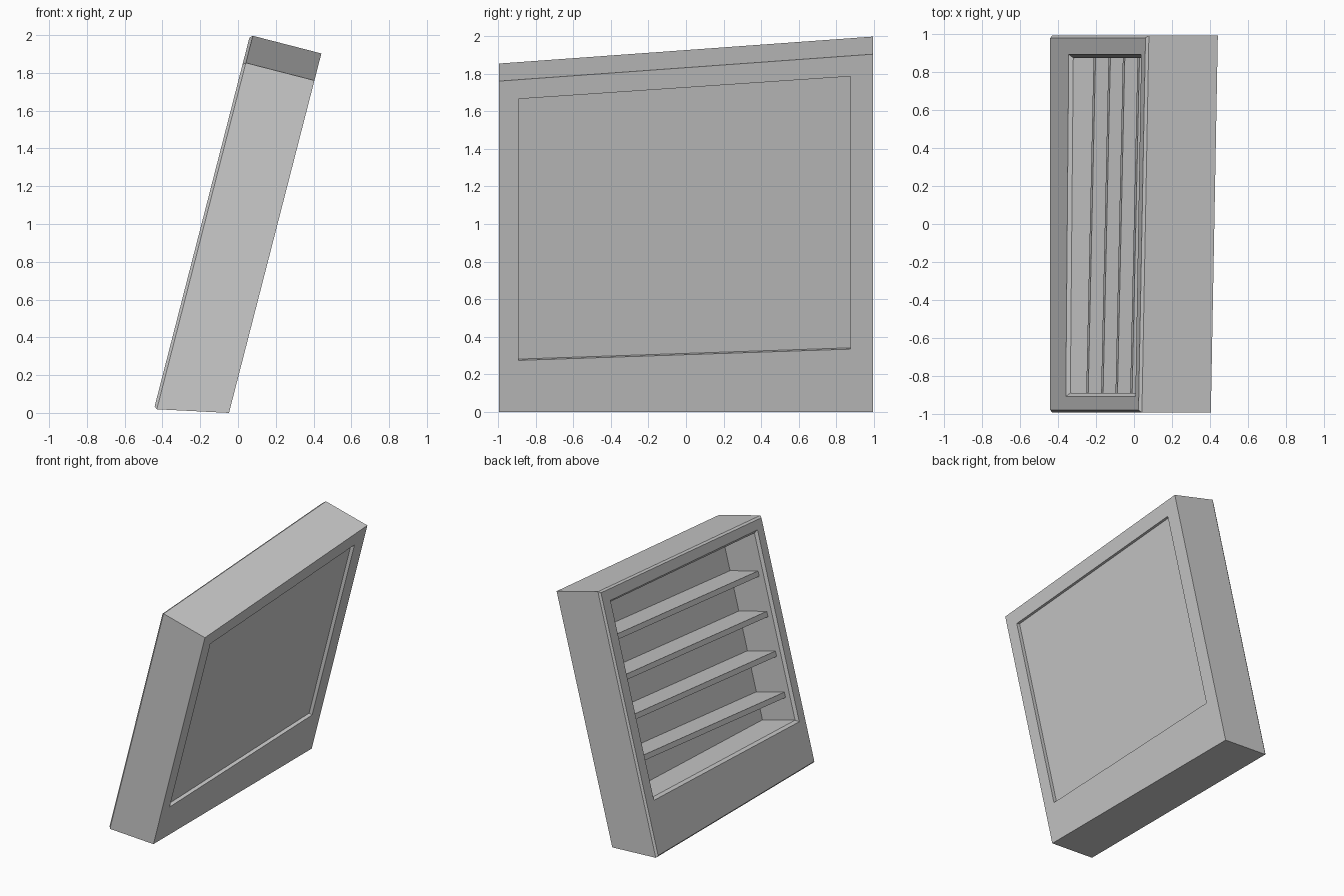
import bpy, bmesh

if "Cube" in bpy.data.objects:
    bpy.data.objects.remove(bpy.data.objects["Cube"])

DEPTH = 0.39


def pt(y, z, d):
    """Point on the leaning open face at (y, z), pushed d into the cabinet."""
    return (-0.445 + 0.257 * (z - 0.02) + 0.968 * d, y, z - 0.249 * d)


def ring(y0, y1, b0, b1, t1, t0, d, grow=0.0):
    """Four-corner ring: bottom heights b, top heights t, at y0 and y1."""
    g = grow
    return [pt(y0 - g, b0 - g, d), pt(y1 + g, b1 + g * -1, d),
            pt(y1 + g, t1 + g, d), pt(y0 - g, t0 + g, d)]


def loft(name, rings, closed=False):
    """Skin a run of rings; either loop back to the first or cap the ends."""
    bm = bmesh.new()
    loops = [[bm.verts.new(p) for p in r] for r in rings]
    pairs = list(zip(loops, loops[1:]))
    if closed:
        pairs.append((loops[-1], loops[0]))
    else:
        bm.faces.new(loops[0])
        bm.faces.new(loops[-1])
    for a, b in pairs:
        for i in range(4):
            j = (i + 1) % 4
            bm.faces.new((a[i], a[j], b[j], b[i]))
    bmesh.ops.recalc_face_normals(bm, faces=bm.faces)
    mesh = bpy.data.meshes.new(name)
    bm.to_mesh(mesh)
    bm.free()
    obj = bpy.data.objects.new(name, mesh)
    bpy.context.collection.objects.link(obj)
    return obj


# Outer case and opening outlines
case = lambda b, d, g=0.0: ring(-0.993, 0.993, b, b, 2.0, 1.857, d, g)
opening = lambda d, g=0.0: ring(-0.89, 0.875, 0.372, 0.432, 1.882, 1.762, d, g)

# Cabinet frame with chamfered open side and through opening
loft("cabinet_frame", [
    opening(DEPTH),
    case(0.097, DEPTH),
    case(0.023, 0.015),
    case(0.022, 0.0, -0.013),
    opening(0.0, 0.018),
    opening(0.02),
], closed=True)

# Back panel, slightly recessed
loft("back_panel", [opening(0.316, 0.003), opening(0.362, 0.003)])

# Four sloping shelves
for n, z in enumerate((0.565, 0.87, 1.165, 1.465)):
    shelf = lambda d: ring(-0.892, 0.877, z - 0.025, z + 0.125,
                           z + 0.165, z + 0.015, d)
    loft(f"shelf_{n + 1}", [shelf(0.062), shelf(0.32)])
